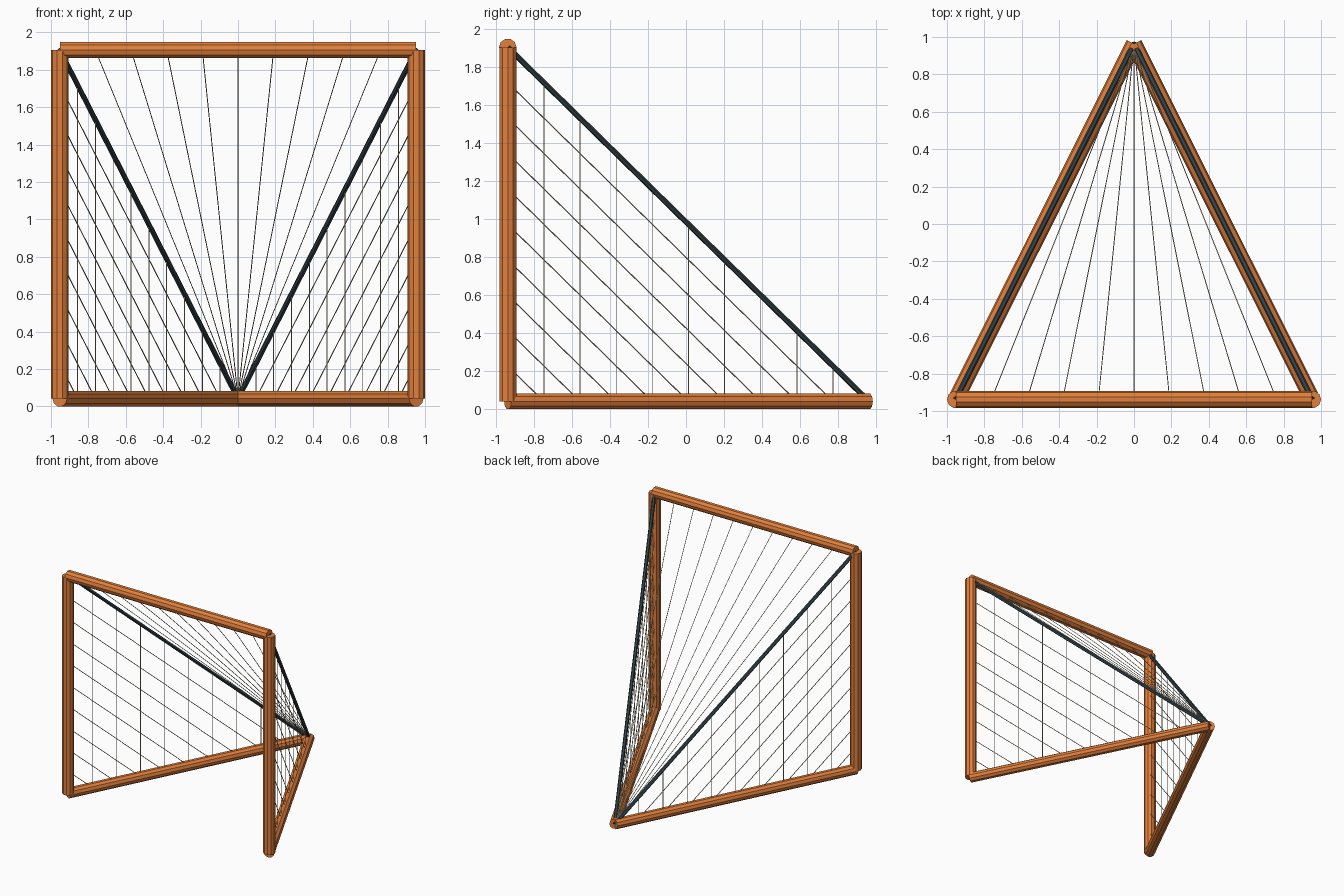
import bpy, math
from mathutils import Vector, Matrix

cube = bpy.data.objects.get("Cube")
if cube:
    bpy.data.objects.remove(cube, do_unlink=True)


def material(name, rgb):
    m = bpy.data.materials.new(name)
    m.use_nodes = True
    m.diffuse_color = (*rgb, 1)
    m.node_tree.nodes["Principled BSDF"].inputs["Base Color"].default_value = (*rgb, 1)
    return m


ORANGE = material("orange wood", (0.76, 0.215, 0.045))
SLATE = material("dark slate", (0.034, 0.058, 0.068))
STRING = material("cream string", (0.66, 0.58, 0.39))


def rod(name, a, b, radius, sides, mat):
    """Straight prism from a to b with one flat facing up or to the front."""
    axis = (b - a).normalized()
    ref = Vector((0, 0, 1)) if abs(axis.z) < 0.9 else Vector((0, 1, 0))
    u = axis.cross(ref).normalized()
    v = u.cross(axis)
    rot = Matrix((u, v, -axis)).transposed().to_4x4()
    spin = Matrix.Rotation(math.pi / sides, 4, 'Z')
    bpy.ops.mesh.primitive_cylinder_add(vertices=sides, radius=radius, depth=(b - a).length)
    ob = bpy.context.object
    ob.name = name
    ob.data.transform(rot @ spin)
    ob.location = (a + b) / 2
    ob.data.materials.append(mat)
    return ob


# Corner points of the frame
X, FRONT, BACK, LOW, HIGH = 0.953, -0.938, 0.964, 0.041, 1.905
apex = Vector((0, BACK, LOW))
top = {s: Vector((s * X, FRONT, HIGH)) for s in (-1, 1)}
foot = {s: Vector((s * X, FRONT, LOW)) for s in (-1, 1)}
POST, BAR, BASE, CABLE = 0.047, 0.046, 0.043, 0.015
THREAD, FINE_THREAD, STEPS = 0.003, 0.0025, 10

# Crossbar, with its ends at the post centres
rod("crossbar", top[-1], top[1], BAR, 10, ORANGE)

for s, side in ((-1, "right"), (1, "left")):
    # Post, base bar and sloping cable
    rod(side + "_post", foot[s], top[s], POST, 10, ORANGE)
    rod(side + "_base_bar", foot[s], apex, BASE, 10, ORANGE)
    rod(side + "_cable", top[s], apex, CABLE, 6, SLATE)
    # Side strings: uprights, and diagonals parallel to the cable
    for k in range(1, STEPS):
        t = k / STEPS
        base = foot[s].lerp(apex, t)
        rod(f"{side}_upright_string_{k}", base, top[s].lerp(apex, t), FINE_THREAD, 6, STRING)
        rod(f"{side}_diagonal_string_{k}", foot[s].lerp(top[s], t), base, THREAD, 6, STRING)

# Fan of strings from the crossbar to the back corner
for k in range(1, STEPS):
    rod(f"fan_string_{k}", top[-1].lerp(top[1], k / STEPS), apex, FINE_THREAD, 6, STRING)
